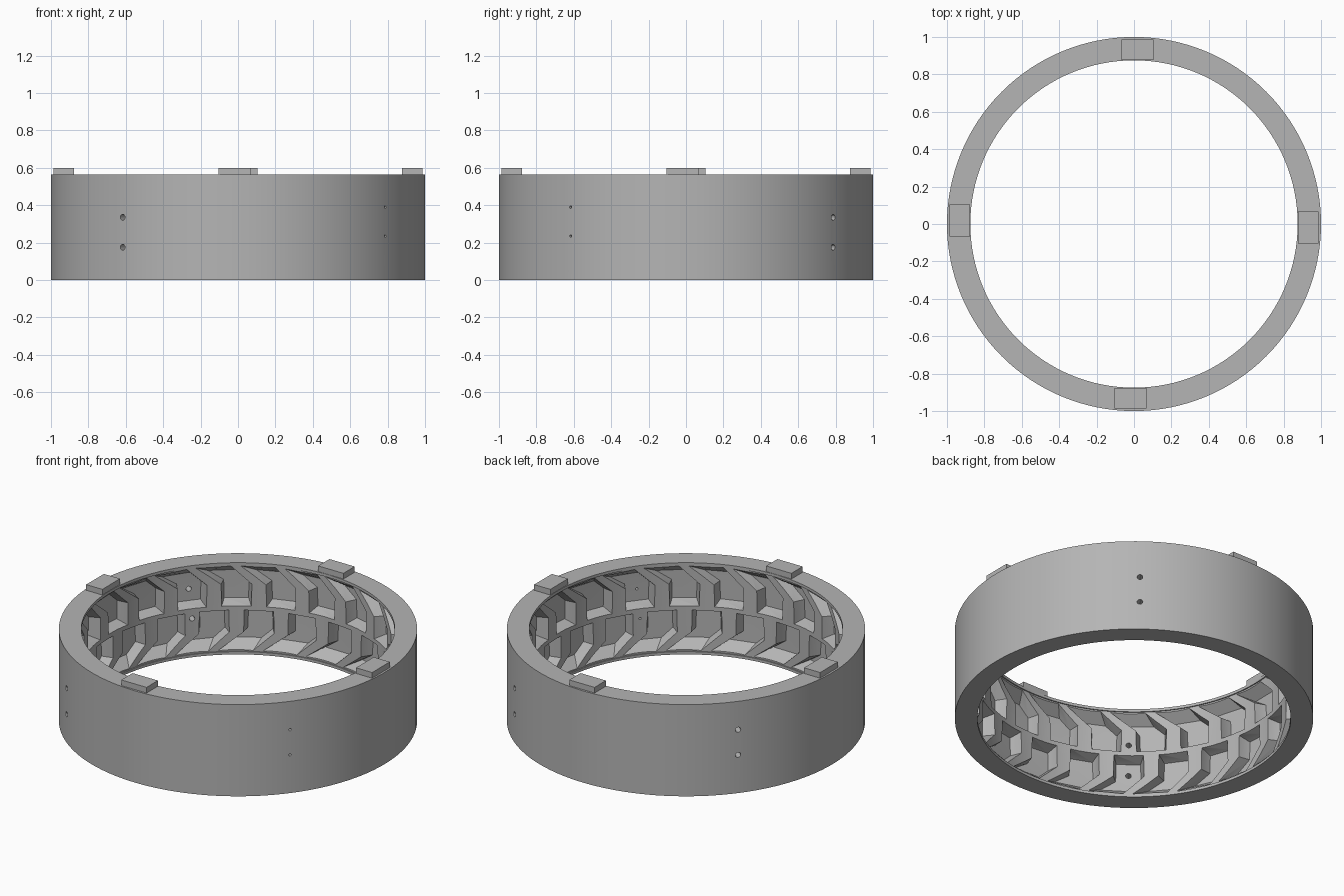
import bpy, bmesh, math
from mathutils import Matrix, Vector

cube = bpy.data.objects.get("Cube")
if cube:
    bpy.data.objects.remove(cube, do_unlink=True)

HEIGHT = 0.565
LUGS = 22
PITCH = 360 / LUGS

grey = bpy.data.materials.new("mid grey")
grey.use_nodes = True
grey.diffuse_color = (0.46, 0.46, 0.46, 1)
grey.node_tree.nodes["Principled BSDF"].inputs["Base Color"].default_value = (0.46, 0.46, 0.46, 1)


def make_object(name, bm):
    bmesh.ops.recalc_face_normals(bm, faces=bm.faces)
    mesh = bpy.data.meshes.new(name)
    bm.to_mesh(mesh)
    bm.free()
    mesh.materials.append(grey)
    obj = bpy.data.objects.new(name, mesh)
    bpy.context.collection.objects.link(obj)
    return obj


def polar(r, degrees, z):
    a = math.radians(degrees)
    return Vector((r * math.cos(a), r * math.sin(a), z))


def skin(bm, loops, closed):
    """Join neighbouring point loops with quads."""
    rings = [[bm.verts.new(p) for p in loop] for loop in loops]
    pairs = list(zip(rings, rings[1:]))
    if closed:
        pairs.append((rings[-1], rings[0]))
    for a, b in pairs:
        for i in range(len(a)):
            j = (i + 1) % len(a)
            bm.faces.new((a[i], a[j], b[j], b[i]))
    return rings


def cut(target, cutter):
    cutter.hide_render = True
    mod = target.modifiers.new("cut", 'BOOLEAN')
    mod.operation = 'DIFFERENCE'
    mod.solver = 'EXACT'
    mod.object = cutter
    bpy.context.view_layer.objects.active = target
    bpy.ops.object.modifier_apply(modifier=mod.name)
    bpy.data.objects.remove(cutter, do_unlink=True)


# Ring body: turned profile with a thin lip at each inner edge
profile = [(1, 0), (1, HEIGHT), (0.875, HEIGHT), (0.875, 0.548), (0.882, 0.548),
           (0.882, 0.017), (0.875, 0.017), (0.875, 0)]
SIDES = 128
bm = bmesh.new()
skin(bm, [[polar(r, 360 * i / SIDES, z) for r, z in profile] for i in range(SIDES)], True)
ring = make_object("mould_ring", bm)

# Tread pockets: bent, tapered recesses; rows are (angle, half width, z)
mouth = [(11, 5.4, 0.295), (11, 5.6, 0.43), (19.5, 6.4, 0.542)]
floor = [(11, 4.1, 0.318), (11, 4.3, 0.43), (15.6, 5, 0.49)]


def outline(rows, r, turn, flip):
    points = [(a - w, z) for a, w, z in rows] + [(a + w, z) for a, w, z in reversed(rows)]
    return [polar(r, a + turn, HEIGHT - z if flip else z) for a, z in points]


bm = bmesh.new()
for i in range(LUGS):
    for flip in (False, True):
        turn = (i + 0.5 * flip) * PITCH
        loops = skin(bm, [outline(mouth, 0.84, turn, flip),
                          outline(mouth, 0.882, turn, flip),
                          outline(floor, 0.948, turn, flip)], False)
        for cap in (loops[0], loops[-1]):
            bm.faces.new((cap[0], cap[1], cap[4], cap[5]))
            bm.faces.new((cap[1], cap[2], cap[3], cap[4]))
cut(ring, make_object("pocket_cutter", bm))

# Vent holes: four pairs, one of them finer
bm = bmesh.new()
for angle, heights, radius in ((-38.1, (0.39, 0.235), 0.007),
                               (51.9, (0.335, 0.175), 0.016),
                               (141.9, (0.39, 0.235), 0.016),
                               (231.9, (0.335, 0.175), 0.016)):
    for z in heights:
        place = (Matrix.Translation(polar(0.95, angle, z))
                 @ Matrix.Rotation(math.radians(angle), 4, 'Z')
                 @ Matrix.Rotation(math.pi / 2, 4, 'Y'))
        bmesh.ops.create_cone(bm, cap_ends=True, segments=12, radius1=radius,
                              radius2=radius, depth=0.3, matrix=place)
cut(ring, make_object("vent_cutter", bm))

# Smooth the round walls, keep the edges crisp
bpy.ops.object.select_all(action='DESELECT')
ring.select_set(True)
bpy.context.view_layer.objects.active = ring
bpy.ops.object.shade_smooth_by_angle(angle=math.radians(20))

# Locating tabs on the top rim
for i, side in enumerate(("left", "back", "right", "front")):
    bm = bmesh.new()
    place = (Matrix.Rotation(i * math.pi / 2, 4, 'Z')
             @ Matrix.Translation((0.932, -0.018, 0.58))
             @ Matrix.Diagonal((0.11, 0.172, 0.04, 1)))
    bmesh.ops.create_cube(bm, size=1, matrix=place)
    make_object(side + "_tab", bm)
